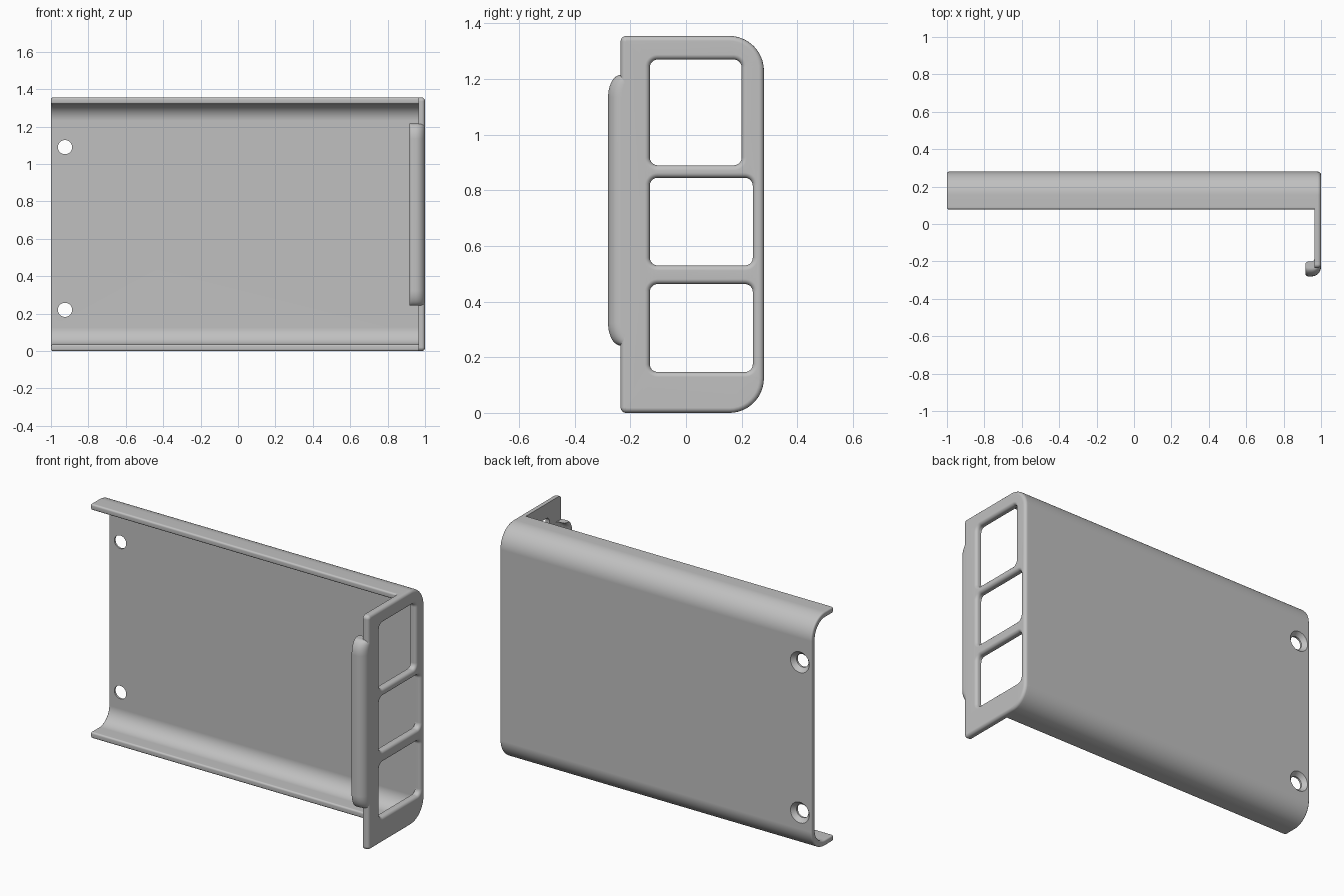
import bpy, bmesh
from math import sin, cos, pi, sqrt, radians
from mathutils import Matrix

cube = bpy.data.objects.get("Cube")
if cube:
    bpy.data.objects.remove(cube)

grey = bpy.data.materials.new("light_grey")
grey.use_nodes = True
colour = (0.53, 0.53, 0.53, 1)
grey.diffuse_color = colour
grey.node_tree.nodes["Principled BSDF"].inputs["Base Color"].default_value = colour

H, BACK, WALL = 1.355, 0.28, 0.035


def make(name, bm):
    bmesh.ops.recalc_face_normals(bm, faces=bm.faces)
    mesh = bpy.data.meshes.new(name)
    bm.to_mesh(mesh)
    bm.free()
    mesh.materials.append(grey)
    ob = bpy.data.objects.new(name, mesh)
    bpy.context.collection.objects.link(ob)
    return ob


def activate(ob):
    bpy.ops.object.select_all(action='DESELECT')
    ob.select_set(True)
    bpy.context.view_layer.objects.active = ob


def smooth(ob):
    activate(ob)
    bpy.ops.object.shade_smooth_by_angle(angle=radians(35))
    ob.modifiers.new("even_normals", 'WEIGHTED_NORMAL').keep_sharp = True


def arc(cx, cy, r, start, end, n=10):
    return [(cx + r * cos(start + (end - start) * i / n),
             cy + r * sin(start + (end - start) * i / n)) for i in range(n + 1)]


def rounded_rect(y0, y1, z0, z1, r_front, r_back):
    return (arc(y0 + r_front, z0 + r_front, r_front, pi, 1.5 * pi)
            + arc(y1 - r_back, z0 + r_back, r_back, -pi / 2, 0)
            + arc(y1 - r_back, z1 - r_back, r_back, 0, pi / 2)
            + arc(y0 + r_front, z1 - r_front, r_front, pi / 2, pi))


def skin(bm, rings):
    """Join successive closed rings of points; return the vertex rings."""
    vr = [[bm.verts.new(p) for p in ring] for ring in rings]
    for a, b in zip(vr, vr[1:]):
        for i in range(len(a)):
            j = (i + 1) % len(a)
            bm.faces.new((a[i], a[j], b[j], b[i]))
    return vr


# Tray: back wall with curved top and bottom flanges
R, LIP = 0.125, 0.078
profile = ([(LIP, 0)] + arc(BACK - R, R, R, -pi / 2, 0, 14)
           + arc(BACK - R, H - R, R, 0, pi / 2, 14)
           + [(LIP, H), (LIP, H - WALL)]
           + arc(BACK - R, H - R, R - WALL, pi / 2, 0, 14)
           + arc(BACK - R, R, R - WALL, 0, -pi / 2, 14) + [(LIP, WALL)])
bm = bmesh.new()
ends = skin(bm, [[(x, y, z) for y, z in profile] for x in (-1, 0.98)])
for ring in ends:
    bm.faces.new(ring)
tray = make("tray", bm)
bevel = tray.modifiers.new("edge_round", 'BEVEL')
bevel.width, bevel.segments = 0.01, 3
bevel.limit_method, bevel.angle_limit = 'ANGLE', radians(40)
activate(tray)
bpy.ops.object.modifier_apply(modifier=bevel.name)

# Countersunk screw holes through the back wall
for z in (0.22, 1.09):
    bm = bmesh.new()
    steps = [(0.2, 0.038), (0.256, 0.038), (0.28, 0.06), (0.32, 0.06)]
    rings = skin(bm, [[(-0.925 + x, y, z + h) for x, h in arc(0, 0, r, 0, 2 * pi, 40)[:-1]]
                      for y, r in steps])
    bm.faces.new(rings[0])
    bm.faces.new(rings[-1])
    cutter = make("hole_cutter", bm)
    cutter.hide_render = True
    cut = tray.modifiers.new("hole", 'BOOLEAN')
    cut.operation, cut.solver, cut.object = 'DIFFERENCE', 'EXACT', cutter
    activate(tray)
    bpy.ops.object.modifier_apply(modifier=cut.name)
    bpy.data.objects.remove(cutter)
smooth(tray)

# End plate with three windows, outer edges rounded over
ROUND = 0.018
layers = [(1 - WALL, 0)] + [(1 - ROUND + ROUND * sin(a), ROUND * (1 - cos(a)))
                            for a in (i * pi / 10 for i in range(6))]
windows = [(0.20, 0.89, 1.27), (0.24, 0.53, 0.845), (0.24, 0.147, 0.463)]
bm = bmesh.new()
loops = [skin(bm, [[(x, y, z) for y, z in
                    rounded_rect(-0.235 + d, BACK - d, d, H - d, 0.02 - d, R - d)]
                   for x, d in layers])]
for y1, z0, z1 in windows:
    loops.append(skin(bm, [[(x, y, z) for y, z in
                            rounded_rect(-0.13 - d, y1 + d, z0 - d, z1 + d, 0.028 + d, 0.028 + d)]
                           for x, d in layers]))
for side, nx in ((0, -1), (-1, 1)):
    edges = [bm.edges.get((ring[side][i - 1], ring[side][i]))
             for ring in loops for i in range(len(ring[side]))]
    bmesh.ops.triangle_fill(bm, use_beauty=True, edges=edges, normal=(nx, 0, 0))
smooth(make("end_plate", bm))

# Hooked grip lip along the front of the end plate, ends curving back
T = 0.0345
section = ([(0.9995 - T, -0.2), (0.9995, -0.2)]
           + arc(0.9495, -0.23, 0.05, 0, -pi / 2, 10)
           + arc(0.933, -0.28 + T / 2, T / 2, -pi / 2, -1.5 * pi, 10)
           + arc(0.9495, -0.23, 0.05 - T, -pi / 2, 0, 6))
Z0, Z1, CURVE, STEPS = 0.242, 1.215, 0.08, 10
stations = []
for i in range(STEPS + 1):
    t = 1 - cos(i / STEPS * pi / 2)
    stations.append((t * CURVE, 0.045 * (1 - sqrt(max(0, 1 - (1 - t) ** 2)))))
levels = [(Z0 + t, s) for t, s in stations] + [(Z1 - t, s) for t, s in reversed(stations)]
bm = bmesh.new()
rings = skin(bm, [[(x, y + s, z) for x, y in section] for z, s in levels])
bm.faces.new(rings[0])
bm.faces.new(rings[-1])
smooth(make("grip_lip", bm))
